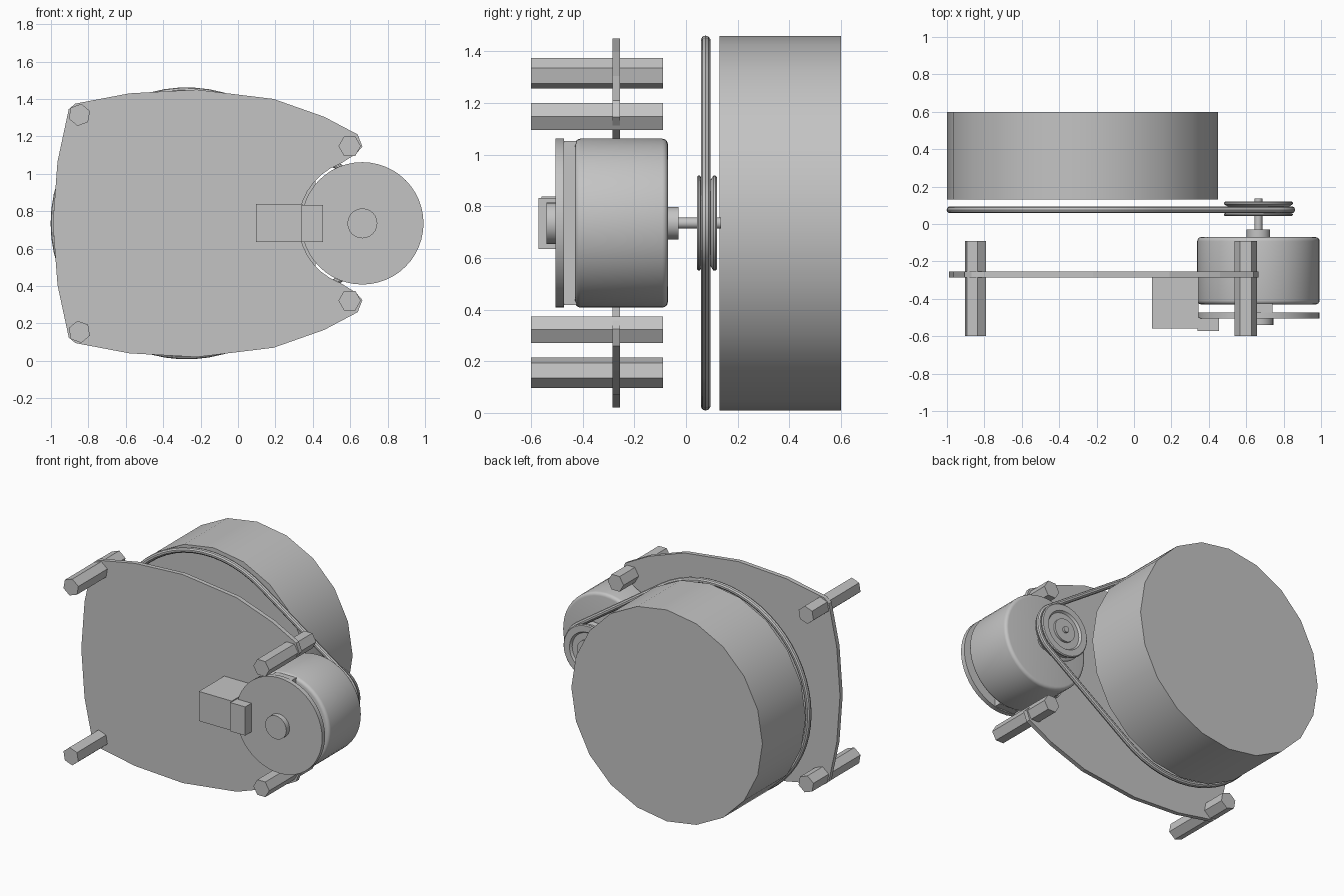
import bpy, bmesh, math
from mathutils import Vector

cube = bpy.data.objects.get("Cube")
if cube:
    bpy.data.objects.remove(cube, do_unlink=True)

grey = bpy.data.materials.new("plain grey")
grey.use_nodes = True
grey.diffuse_color = (0.55, 0.55, 0.55, 1)
grey.node_tree.nodes["Principled BSDF"].inputs["Base Color"].default_value = (0.55, 0.55, 0.55, 1)

MID = 0.735                      # height of both axles
DRUM_X, MOTOR_X = -0.275, 0.665


def finish(name, bm, smooth=False):
    bmesh.ops.recalc_face_normals(bm, faces=bm.faces)
    mesh = bpy.data.meshes.new(name)
    bm.to_mesh(mesh)
    bm.free()
    mesh.materials.append(grey)
    obj = bpy.data.objects.new(name, mesh)
    bpy.context.collection.objects.link(obj)
    if smooth:
        bpy.ops.object.select_all(action="DESELECT")
        obj.select_set(True)
        bpy.context.view_layer.objects.active = obj
        bpy.ops.object.shade_smooth_by_angle(angle=math.radians(35))
    return obj


def lathe(name, x, z, profile, sides, turn=0.0, smooth=True):
    """Spin (radius, y) pairs round an axis along y, with capped ends."""
    bm = bmesh.new()
    rings = []
    for r, y in profile:
        angles = [turn + math.tau * i / sides for i in range(sides)]
        rings.append([bm.verts.new((x + r * math.cos(a), y, z + r * math.sin(a))) for a in angles])
    for a, b in zip(rings, rings[1:]):
        for i in range(sides):
            j = (i + 1) % sides
            bm.faces.new((a[i], a[j], b[j], b[i]))
    bm.faces.new(rings[0])
    bm.faces.new(rings[-1])
    return finish(name, bm, smooth)


def slab(name, outline, y0, y1):
    """Extrude an (x, z) outline along y."""
    bm = bmesh.new()
    face = bm.faces.new([bm.verts.new((x, y0, z)) for x, z in outline])
    new = bmesh.ops.extrude_face_region(bm, geom=[face])["geom"]
    verts = [v for v in new if isinstance(v, bmesh.types.BMVert)]
    bmesh.ops.translate(bm, vec=(0, y1 - y0, 0), verts=verts)
    return finish(name, bm)


def box(name, x0, x1, y0, y1, z0, z1):
    return slab(name, [(x0, z0), (x1, z0), (x1, z1), (x0, z1)], y0, y1)


# Large drum
lathe("drum", DRUM_X, MID, [(0.725, 0.13), (0.725, 0.6)], 20)

# Mounting plate, mirrored about the axle height, with a round notch for the motor
upper = [(-0.99, 0.0), (-0.965, 0.33), (-0.905, 0.61), (-0.87, 0.64), (-0.58, 0.695),
         (-0.22, 0.715), (0.19, 0.665), (0.46, 0.57), (0.64, 0.475), (0.665, 0.41), (0.63, 0.37)]
for deg in range(110, 180, 10):
    a = math.radians(deg)
    upper.append((MOTOR_X + 0.34 * math.cos(a), 0.34 * math.sin(a)))
upper.append((MOTOR_X - 0.34, 0.0))
outline = [(x, MID + h) for x, h in upper]
outline += [(x, MID - h) for x, h in reversed(upper[1:-1])]
slab("mounting_plate", outline, -0.285, -0.255)

# Hexagonal standoffs at the plate corners
for side, sign in (("upper", 1), ("lower", -1)):
    lathe(side + "_right_standoff", -0.848, MID + sign * 0.58,
          [(0.06, -0.6), (0.06, -0.09)], 6, math.radians(sign * 20), False)
    lathe(side + "_left_standoff", 0.597, MID + sign * 0.413,
          [(0.06, -0.6), (0.06, -0.09)], 6, 0, False)

# Motor can with rounded rims, boss and shaft
can = [(0.305 + 0.022 * math.sin(t * math.pi / 8), -0.408 - 0.022 * math.cos(t * math.pi / 8))
       for t in range(5)]
can += [(0.305 + 0.022 * math.cos(t * math.pi / 8), -0.092 + 0.022 * math.sin(t * math.pi / 8))
        for t in range(5)]
lathe("motor_can", MOTOR_X, MID, can, 48)
lathe("motor_boss", MOTOR_X, MID, [(0.063, -0.08), (0.063, -0.03)], 32)
lathe("motor_shaft", MOTOR_X, MID, [(0.021, -0.04), (0.021, 0.135)], 20)

# Motor front cap, its spacer and the bearing hub
lathe("motor_front_cap", MOTOR_X, MID, [(0.327, -0.505), (0.327, -0.473)], 48)
box("cap_spacer", 0.59, 0.74, -0.475, -0.425, MID - 0.318, MID + 0.318)
lathe("bearing_hub", MOTOR_X, MID, [(0.08, -0.54), (0.08, -0.5)], 24)

# Connector blocks
box("connector_block", 0.095, 0.345, -0.56, -0.275, 0.635, 0.838)
box("connector_plug", 0.34, 0.455, -0.572, -0.5, 0.635, 0.832)

# Grooved pulley with a dished back
lathe("pulley", MOTOR_X, MID,
      [(0.06, 0.042), (0.178, 0.042), (0.184, 0.048), (0.184, 0.054), (0.165, 0.064),
       (0.165, 0.094), (0.184, 0.106), (0.184, 0.114), (0.178, 0.12), (0.135, 0.12),
       (0.125, 0.105), (0.08, 0.105), (0.08, 0.12), (0.05, 0.12)], 40)

# Drive belt running round the drum line and the pulley
R, r = 0.708, 0.178
lean = math.acos((R - r) / (MOTOR_X - DRUM_X))
path = []
for i in range(41):
    a = lean + (math.tau - 2 * lean) * i / 40
    path.append(Vector((DRUM_X + R * math.cos(a), 0.076, MID + R * math.sin(a))))
for i in range(17):
    a = -lean + 2 * lean * i / 16
    path.append(Vector((MOTOR_X + r * math.cos(a), 0.076, MID + r * math.sin(a))))
bm = bmesh.new()
rings = []
for k, p in enumerate(path):
    along = (path[(k + 1) % len(path)] - path[k - 1]).normalized()
    out = along.cross(Vector((0, 1, 0)))
    ring = []
    for s in range(10):
        t = math.tau * s / 10
        ring.append(bm.verts.new(p + 0.019 * (out * math.cos(t) + Vector((0, math.sin(t), 0)))))
    rings.append(ring)
for k, ring in enumerate(rings):
    nxt = rings[(k + 1) % len(rings)]
    for s in range(10):
        bm.faces.new((ring[s], ring[(s + 1) % 10], nxt[(s + 1) % 10], nxt[s]))
finish("drive_belt", bm, True)
